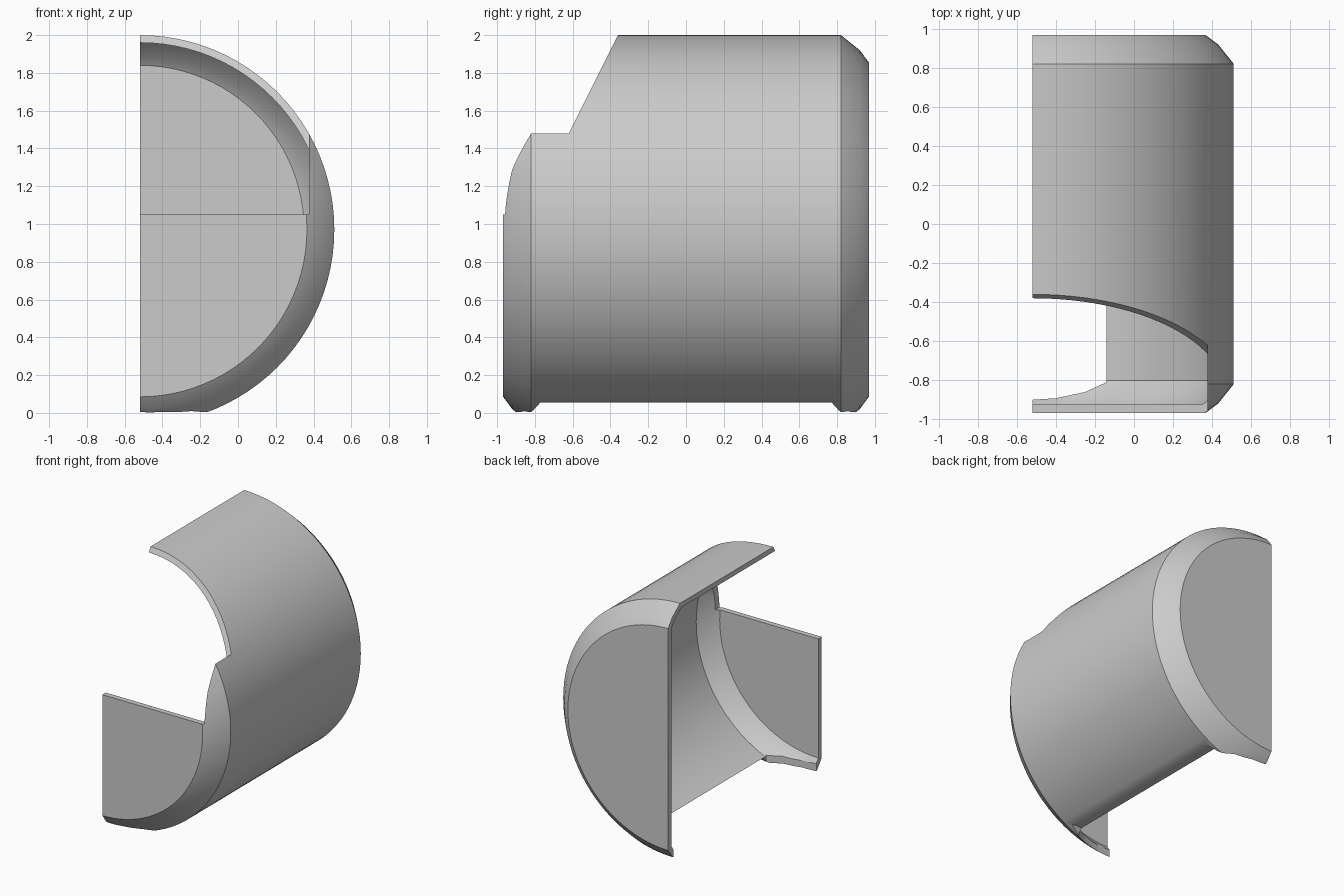
import bpy, bmesh, math
from mathutils import Matrix

cube = bpy.data.objects.get("Cube")
if cube:
    bpy.data.objects.remove(cube, do_unlink=True)

AXIS_X, AXIS_Z, SEGMENTS = -0.52, 0.97, 96

grey = bpy.data.materials.new("plain grey")
grey.use_nodes = True
grey.diffuse_color = (0.6, 0.6, 0.6, 1)
grey.node_tree.nodes["Principled BSDF"].inputs["Base Color"].default_value = (0.6, 0.6, 0.6, 1)


def finish(name, bm):
    bmesh.ops.recalc_face_normals(bm, faces=bm.faces[:])
    mesh = bpy.data.meshes.new(name)
    bm.to_mesh(mesh)
    bm.free()
    mesh.materials.append(grey)
    obj = bpy.data.objects.new(name, mesh)
    bpy.context.collection.objects.link(obj)
    return obj


def drum(name, half):
    """Closed drum along y from (radius, y) points of its back half."""
    profile = [(r, -y) for r, y in half] + [(r, y) for r, y in reversed(half)]
    bm = bmesh.new()
    rings = []
    for r, y in profile:
        angles = [2 * math.pi * i / SEGMENTS for i in range(SEGMENTS)]
        rings.append([bm.verts.new((AXIS_X + r * math.sin(a), y, AXIS_Z + r * math.cos(a)))
                      for a in angles])
    for a, b in zip(rings, rings[1:]):
        for i in range(SEGMENTS):
            j = (i + 1) % SEGMENTS
            bm.faces.new((a[i], a[j], b[j], b[i]))
    bm.faces.new(rings[0])
    bm.faces.new(rings[-1])
    return finish(name, bm)


def prism(name, points, offset):
    """Extrude a closed outline of 3D points."""
    bm = bmesh.new()
    face = bm.faces.new([bm.verts.new(p) for p in points])
    new = bmesh.ops.extrude_face_region(bm, geom=[face])["geom"]
    verts = [v for v in new if isinstance(v, bmesh.types.BMVert)]
    bmesh.ops.translate(bm, verts=verts, vec=offset)
    return finish(name, bm)


def along_x(name, outline, x0, x1):
    return prism(name, [(x0, y, z) for y, z in outline], (x1 - x0, 0, 0))


# Bevelled outer drum and the hollow inside it
shell = drum("half_drum_shell", [(0.885, 0.968), (0.95, 0.92), (1.03, 0.82)])
hollow = drum("hollow_cutter", [(0.87, 0.925), (0.92, 0.89), (0.99, 0.80)])

# Everything beyond the flat open side
side = along_x("open_side_cutter", [(-2, -1), (2, -1), (2, 3), (-2, 3)], -3, AXIS_X)

# Front opening with a raked upper edge
opening = along_x("front_opening_cutter",
                  [(-1.2, 1.05), (-0.835, 1.05), (-0.31, 2.1), (-1.2, 2.1)], -1, 0.375)

# Flat slot under the body, between the two end lips
slot = along_x("floor_slot_cutter",
               [(-0.77, 0.056), (0.77, 0.056), (0.83, -0.01), (0.83, -0.3),
                (-0.83, -0.3), (-0.83, -0.01)], -0.14, 0.6)

# Curved inner edges of the end lips
curve = [(-0.8, 0.9), (-0.52, 0.9), (-0.4, 0.892), (-0.25, 0.86), (-0.14, 0.81)]
outline = [(x, -y) for x, y in curve] + [(x, y) for x, y in reversed(curve)]
lips = prism("lip_edge_cutter", [(x, y, -0.3) for x, y in outline], (0, 0, 0.37))

cutters = [hollow, side, opening, lips, slot]
for cutter in cutters:
    cutter.hide_render = True
    mod = shell.modifiers.new(cutter.name, "BOOLEAN")
    mod.operation = "DIFFERENCE"
    mod.solver = "EXACT"
    mod.object = cutter

bpy.ops.object.select_all(action="DESELECT")
shell.select_set(True)
bpy.context.view_layer.objects.active = shell
for cutter in cutters:
    bpy.ops.object.modifier_apply(modifier=cutter.name)
    bpy.data.objects.remove(cutter, do_unlink=True)
bpy.ops.object.shade_smooth_by_angle(angle=math.radians(30))
